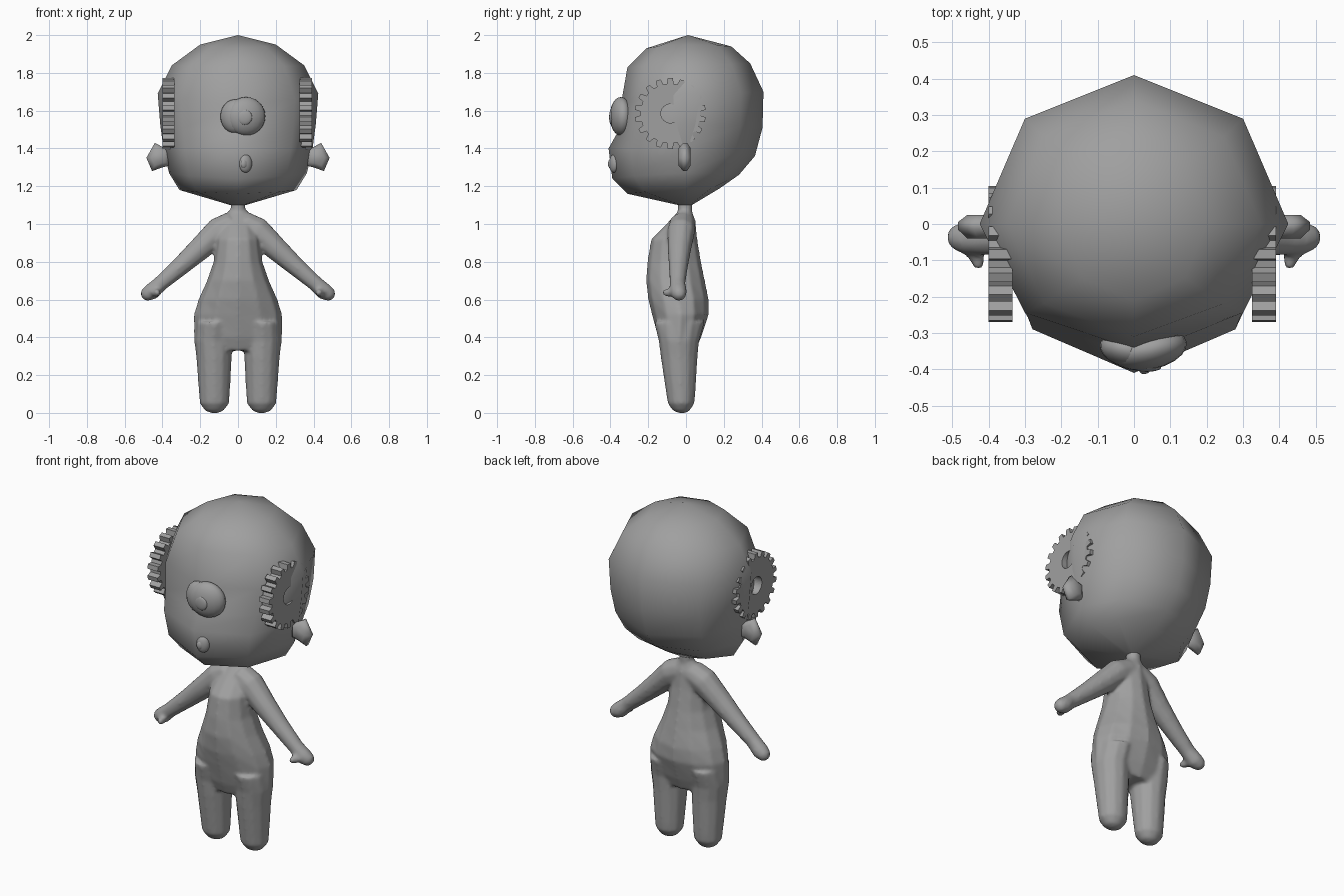
import bpy, bmesh, math
from mathutils import Vector, Matrix

cube = bpy.data.objects.get("Cube")
if cube:
    bpy.data.objects.remove(cube, do_unlink=True)

grey = bpy.data.materials.new("plain grey")
grey.use_nodes = True
COL = (0.35, 0.35, 0.35, 1)
grey.diffuse_color = COL
grey.node_tree.nodes["Principled BSDF"].inputs["Base Color"].default_value = COL


def finish(name, bm, smooth=True):
    bmesh.ops.recalc_face_normals(bm, faces=bm.faces[:])
    for f in bm.faces:
        f.smooth = smooth
    me = bpy.data.meshes.new(name)
    bm.to_mesh(me)
    bm.free()
    me.materials.append(grey)
    ob = bpy.data.objects.new(name, me)
    bpy.context.scene.collection.objects.link(ob)
    return ob


def loft(bm, rings):
    """Skin a list of equal-length point rings and cap both ends."""
    loops = [[bm.verts.new(p) for p in r] for r in rings]
    n = len(loops[0])
    for a, b in zip(loops, loops[1:]):
        for i in range(n):
            j = (i + 1) % n
            bm.faces.new((a[i], a[j], b[j], b[i]))
    faces = [bm.faces.new(loops[0]), bm.faces.new(loops[-1])]
    return faces


def oval(cx, rx, front, back, z, n=12):
    """Horizontal oval ring between a front and a back depth."""
    cy, ry = (front + back) / 2, (back - front) / 2
    return [(cx + rx * math.cos(math.tau * i / n),
             cy + ry * math.sin(math.tau * i / n), z) for i in range(n)]


def tube(bm, path, n=10):
    """Round tube through (point, radius) pairs."""
    rings = []
    for i, (p, r) in enumerate(path):
        a = Vector(path[max(i - 1, 0)][0])
        b = Vector(path[min(i + 1, len(path) - 1)][0])
        q = (b - a).to_track_quat('Z', 'Y')
        rings.append([Vector(p) + q @ Vector((r * math.cos(math.tau * k / n),
                      r * math.sin(math.tau * k / n), 0)) for k in range(n)])
    loft(bm, rings)


def ball(name, centre, size, turn=0):
    bm = bmesh.new()
    m = (Matrix.Translation(centre) @ Matrix.Rotation(turn, 4, 'Z')
         @ Matrix.Diagonal((*size, 1)))
    bmesh.ops.create_uvsphere(bm, u_segments=20, v_segments=12, radius=1, matrix=m)
    return finish(name, bm)


# Head: eight-sided rings (half width, front y, back y, front z, side z, back z)
HEAD = [(0.2, -0.21, 0.24, 1.93, 1.95, 1.94),
        (0.35, -0.31, 0.34, 1.83, 1.84, 1.85),
        (0.425, -0.345, 0.41, 1.63, 1.69, 1.70),
        (0.412, -0.365, 0.405, 1.48, 1.53, 1.51),
        (0.395, -0.41, 0.365, 1.40, 1.40, 1.36),
        (0.365, -0.39, 0.28, 1.24, 1.27, 1.26),
        (0.31, -0.31, 0.18, 1.16, 1.18, 1.19),
        (0.04, -0.04, 0.03, 1.10, 1.10, 1.10)]
rings = []
for w, yf, yb, zf, zs, zb in HEAD:
    ring = []
    for i in range(8):
        a = math.tau * i / 8
        s, c = math.sin(a), math.cos(a)
        y, z = (yb, zb) if c > 0 else (yf, zf)
        ring.append((w * s, abs(c) * y, zs + (z - zs) * c * c))
    rings.append(ring)
bm = bmesh.new()
crown = loft(bm, rings)[0]
bmesh.ops.poke(bm, faces=[crown])
top = max(bm.verts, key=lambda v: v.co.z)
for v in bm.verts:
    if len(v.link_faces) == 8 and all(len(f.verts) == 3 for f in v.link_faces):
        v.co = (0, 0.01, 2)
finish("head", bm)

# Body: torso, legs, arms and neck merged into one smooth skin
bm = bmesh.new()
TORSO = [(0.05, -0.04, 0.03, 1.07), (0.085, -0.085, 0.05, 1.02),
         (0.115, -0.185, 0.06, 0.92), (0.13, -0.205, 0.08, 0.8),
         (0.165, -0.212, 0.1, 0.7), (0.21, -0.2, 0.12, 0.6),
         (0.235, -0.18, 0.12, 0.52), (0.235, -0.148, 0.08, 0.4),
         (0.2, -0.12, 0.05, 0.33)]
loft(bm, [oval(0, *r) for r in TORSO])
LEG = [(0.125, 0.1, -0.17, 0.1, 0.48), (0.132, 0.1, -0.145, 0.07, 0.38),
       (0.127, 0.095, -0.135, 0.062, 0.3), (0.125, 0.082, -0.105, 0.05, 0.1),
       (0.125, 0.078, -0.097, 0.045, 0.05), (0.125, 0.05, -0.07, 0.02, 0.012),
       (0.125, 0.02, -0.04, 0, 0)]
ARM = [((0.03, -0.02, 1.0), 0.07), ((0.1, -0.025, 0.965), 0.075),
       ((0.2, -0.035, 0.87), 0.064), ((0.3, -0.04, 0.78), 0.052),
       ((0.41, -0.045, 0.685), 0.042), ((0.46, -0.04, 0.64), 0.046),
       ((0.495, -0.035, 0.622), 0.035), ((0.51, -0.035, 0.615), 0.015)]
THUMB = [((0.45, -0.04, 0.64), 0.024), ((0.43, -0.1, 0.635), 0.022),
         ((0.425, -0.122, 0.64), 0.013)]
for s in (1, -1):
    loft(bm, [oval(s * cx, rx, f, b, z) for cx, rx, f, b, z in LEG])
    for path in (ARM, THUMB):
        tube(bm, [((s * p[0], p[1], p[2]), r) for p, r in path])
tube(bm, [((0, -0.005, 1.02), 0.05), ((0, -0.005, 1.06), 0.04), ((0, -0.005, 1.14), 0.04)])
body = finish("body", bm)
rm = body.modifiers.new("merge", 'REMESH')
rm.mode = 'VOXEL'
rm.voxel_size = 0.01
rm.use_smooth_shade = True
sm = body.modifiers.new("soften", 'SMOOTH')
sm.factor = 0.5
sm.iterations = 6


# Gears on the sides of the head, with a round bore
def gear(name, x, teeth=18, outer=0.188, root=0.158, bore=0.05, half=0.033):
    bm = bmesh.new()
    step = math.tau / teeth
    rim = []
    for i in range(teeth):
        for off, r in ((-0.32, root), (-0.2, outer), (0.2, outer), (0.32, root)):
            rim.append(((i + off) * step, r))
    rows = []
    for dx, inner in ((-half, False), (half, False), (half, True), (-half, True)):
        rows.append([bm.verts.new((x + dx,
                     -0.083 + (bore if inner else r) * math.sin(a),
                     1.585 + (bore if inner else r) * math.cos(a))) for a, r in rim])
    n = len(rim)
    for k in range(4):
        a, b = rows[k], rows[(k + 1) % 4]
        for i in range(n):
            j = (i + 1) % n
            bm.faces.new((a[i], a[j], b[j], b[i]))
    finish(name, bm, smooth=False)


gear("left_gear", 0.358)
gear("right_gear", -0.368)

# Ears: flat lobes, thinner at the front and back
EAR = [(0.36, 1.40), (0.395, 1.405), (0.44, 1.43), (0.485, 1.35),
       (0.455, 1.28), (0.40, 1.30), (0.36, 1.31)]
for name, s in (("left_ear", 1), ("right_ear", -1)):
    bm = bmesh.new()
    rings = []
    for y, k in ((-0.04, 0.6), (-0.015, 1), (0.005, 1), (0.025, 0.6)):
        rings.append([(s * (0.42 + (x - 0.42) * k), y, 1.355 + (z - 1.355) * k)
                      for x, z in EAR])
    loft(bm, rings)
    finish(name, bm)

# Nose: two overlapping rounded lobes with a small tip
ball("nose", (0.042, -0.345, 1.57), (0.105, 0.056, 0.102), 0.2)
ball("nose_side", (-0.015, -0.345, 1.57), (0.08, 0.05, 0.09), -0.2)
ball("nose_tip", (0.035, -0.395, 1.565), (0.04, 0.012, 0.04))

# Mouth: small disc with a raised bead
ball("mouth", (0.04, -0.383, 1.32), (0.036, 0.022, 0.048), 0.4)
ball("mouth_bead", (0.032, -0.4, 1.318), (0.018, 0.012, 0.024), 0.4)
